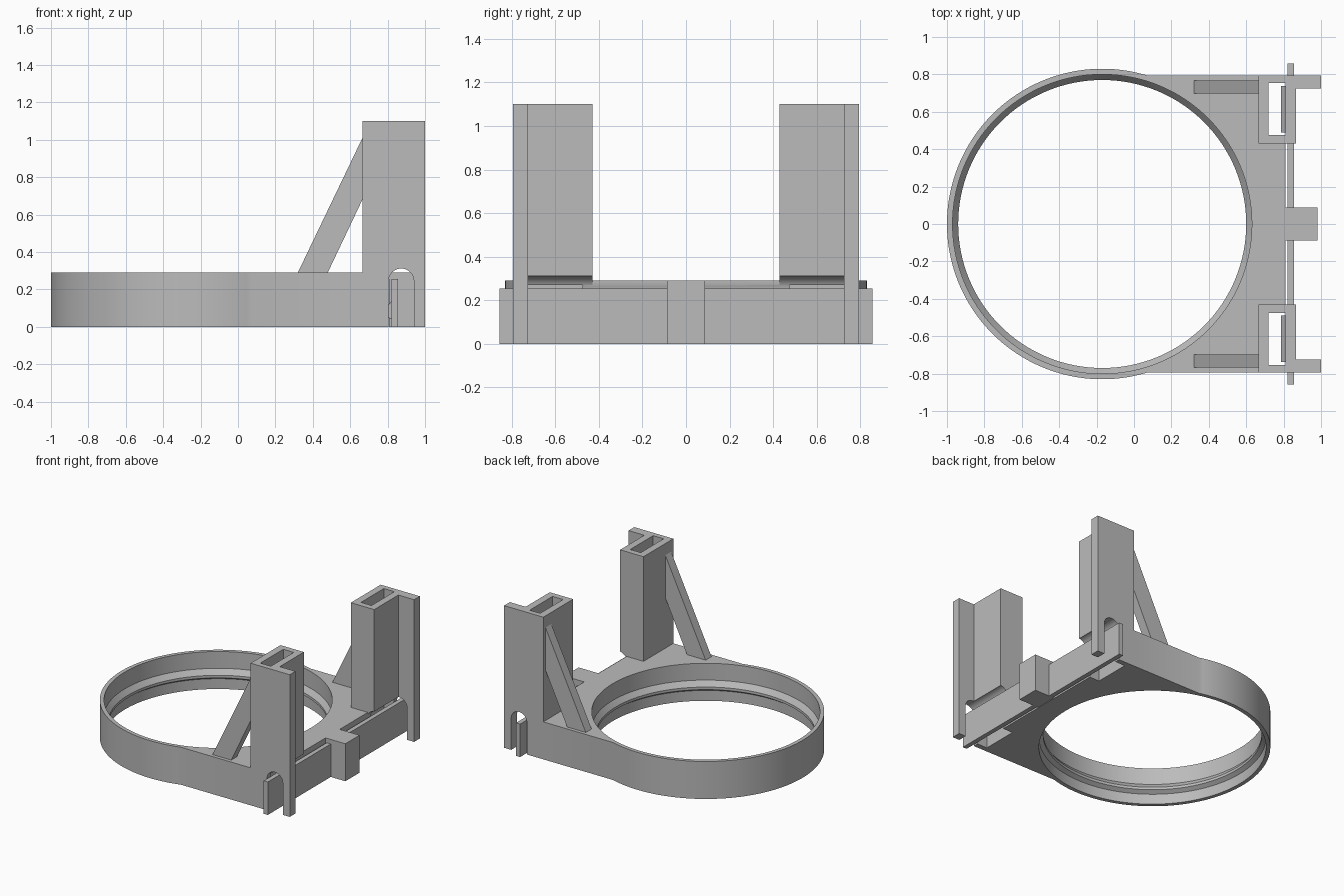
import bpy, bmesh, math
from mathutils import Vector

if "Cube" in bpy.data.objects:
    bpy.data.objects.remove(bpy.data.objects["Cube"])

grey = bpy.data.materials.new("plain grey")
grey.diffuse_color = (0.5, 0.5, 0.5, 1)
grey.use_nodes = True
grey.node_tree.nodes["Principled BSDF"].inputs["Base Color"].default_value = grey.diffuse_color


def add_prism(bm, pts, lo, hi, axis):
    """Extrude a 2D outline along z (points x,y) or along y (points x,z)."""
    def co(p, t):
        return (p[0], p[1], t) if axis == "z" else (p[0], t, p[1])
    a = [bm.verts.new(co(p, lo)) for p in pts]
    b = [bm.verts.new(co(p, hi)) for p in pts]
    n = len(pts)
    bm.faces.new(a)
    bm.faces.new(b[::-1])
    for i in range(n):
        j = (i + 1) % n
        bm.faces.new((a[i], b[i], b[j], a[j]))


def rect(x0, x1, y0, y1):
    return [(x0, y0), (x1, y0), (x1, y1), (x0, y1)]


def make(name, parts, mirror=False):
    """One object from prisms, optionally mirrored across y = 0."""
    bm = bmesh.new()
    for pts, lo, hi, axis in parts:
        add_prism(bm, pts, lo, hi, axis)
        if mirror:
            if axis == "z":
                add_prism(bm, [(x, -y) for x, y in pts], lo, hi, axis)
            else:
                add_prism(bm, pts, -hi, -lo, axis)
    return finish(name, bm)


def finish(name, bm):
    bmesh.ops.recalc_face_normals(bm, faces=bm.faces)
    me = bpy.data.meshes.new(name)
    bm.to_mesh(me)
    bm.free()
    me.materials.append(grey)
    ob = bpy.data.objects.new(name, me)
    bpy.context.collection.objects.link(ob)
    return ob


def lathe(name, profile, cx, n=128):
    """Closed solid turned about a vertical axis at x = cx."""
    bm = bmesh.new()
    rings = [[bm.verts.new((cx + r * math.cos(2 * math.pi * i / n),
                            r * math.sin(2 * math.pi * i / n), z))
              for i in range(n)] for r, z in profile]
    for a, b in zip(rings, rings[1:]):
        for i in range(n):
            j = (i + 1) % n
            bm.faces.new((a[i], a[j], b[j], b[i]))
    bm.faces.new(rings[0][::-1])
    bm.faces.new(rings[-1])
    return finish(name, bm)


def boolean(target, tool, op):
    """Apply a boolean and discard the tool object."""
    mod = target.modifiers.new(op, "BOOLEAN")
    mod.operation, mod.solver, mod.object = op, "EXACT", tool
    dg = bpy.context.evaluated_depsgraph_get()
    me = bpy.data.meshes.new_from_object(target.evaluated_get(dg))
    target.modifiers.clear()
    target.data = me
    bpy.data.objects.remove(tool)


CX, R, W, H, TOP = -0.17, 0.83, 0.795, 0.29, 1.10

# Base: round collar running into a square back plate
a0 = math.asin(W / R)
arc = [a0 + (2 * math.pi - 2 * a0) * i / 110 for i in range(111)]
outline = [(CX + R * math.cos(a), R * math.sin(a)) for a in arc]
outline += [(0.81, -W), (0.81, W)]
frame = make("collar_frame", [(outline, 0, H, "z")])

# Towers: box column with an outer fin
tower = [(0.665, 0.43), (0.865, 0.43), (0.865, 0.725),
         (1.0, 0.725), (1.0, W), (0.665, W)]
boolean(frame, make("tower", [(tower, 0, TOP, "z")], True), "UNION")

# Round opening with a small bevelled inner lip
boolean(frame, lathe("opening", [(0.80, -0.1), (0.80, 0.08), (0.77, 0.10),
                                 (0.77, 0.12), (0.80, 0.16), (0.80, 0.4)], CX),
        "DIFFERENCE")

# Hollow tower shafts
boolean(frame, make("shaft", [(rect(0.72, 0.81, 0.475, 0.755), -0.1, 1.3, "z")], True),
        "DIFFERENCE")

# Arched slot that receives the clip bar
slot = [(0.94, -0.1)]
slot += [(0.8725 + 0.0675 * math.cos(math.pi * i / 24),
          0.245 + 0.067 * math.sin(math.pi * i / 24)) for i in range(25)]
slot += [(0.805, -0.1)]
boolean(frame, make("slot", [(slot, -1, 1, "y")]), "DIFFERENCE")

# Slanted braces behind the towers
brace = [(0.315, 0.28), (0.475, 0.28), (0.668, 0.686), (0.668, 1.016)]
braces = make("tower_braces", [(brace, 0.697, 0.768, "y")], True)

# Clip bar with centre grip and wedge latches
bar = make("clip_bar", [(rect(0.82, 0.855, -0.857, 0.857), 0, 0.255, "z")])
grip = make("clip_grip", [(rect(0.808, 0.98, -0.087, 0.087), 0, H, "z")])
boolean(bar, grip, "UNION")
wedge = [(0.822, 0.04), (0.785, 0.06), (0.785, 0.09), (0.822, 0.14)]
latches = make("clip_latches", [(wedge, 0.49, 0.737, "y")], True)

# Smooth the round walls, keep hard edges
bpy.ops.object.select_all(action="DESELECT")
for ob in (frame, braces, bar, latches):
    ob.select_set(True)
bpy.context.view_layer.objects.active = frame
bpy.ops.object.shade_smooth_by_angle(angle=math.radians(20))
